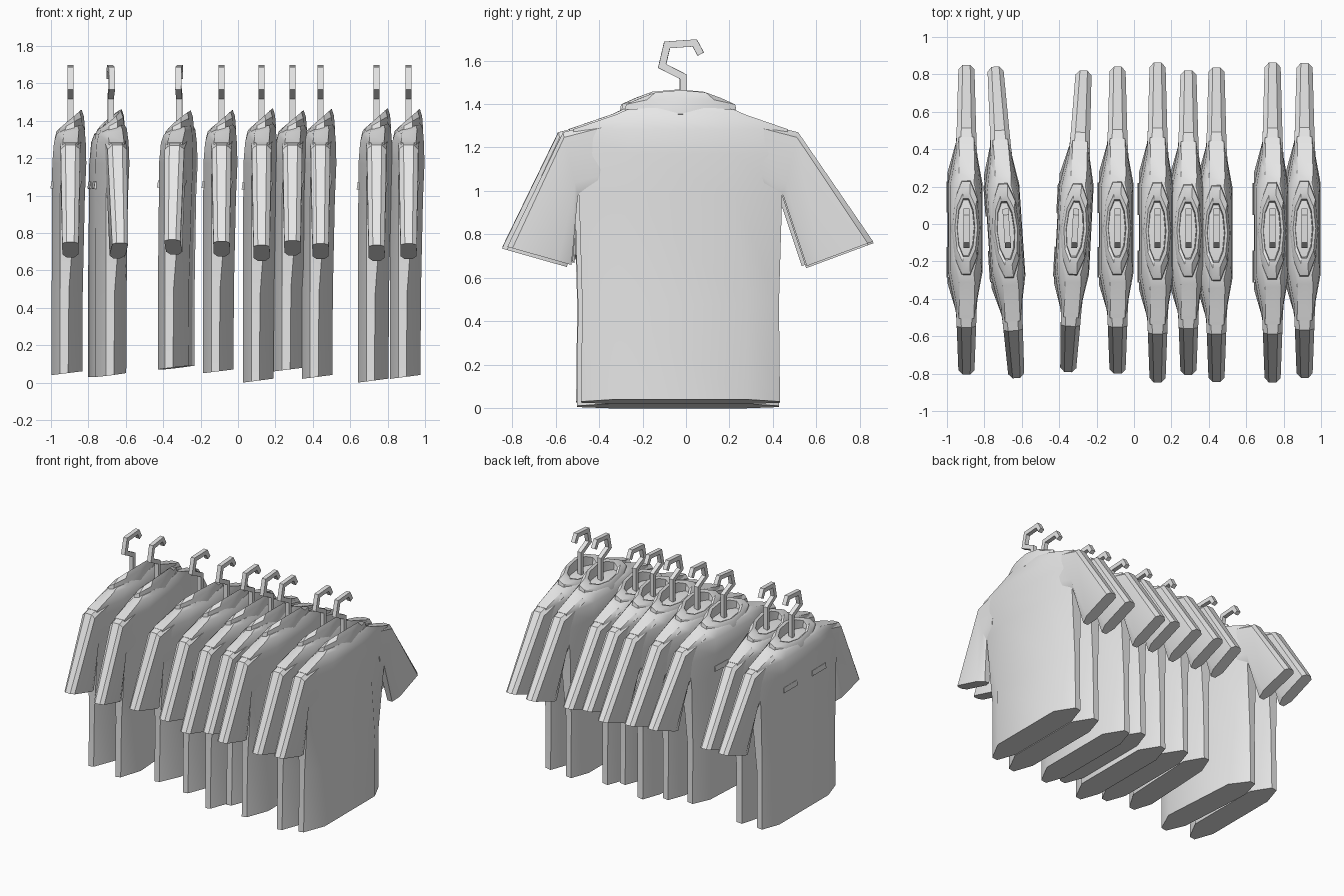
import bpy
import bmesh
import math
from mathutils import Matrix, Vector

cube = bpy.data.objects.get("Cube")
if cube:
    bpy.data.objects.remove(cube)

PIVOT = 1.25  # height the shirts are scaled about

grey = bpy.data.materials.new("plain_grey")
grey.use_nodes = True
grey.diffuse_color = (0.8, 0.8, 0.8, 1)
grey.node_tree.nodes["Principled BSDF"].inputs["Base Color"].default_value = grey.diffuse_color


def loft(bm, rings):
    """Skin a list of point rings and cap both ends."""
    loops = [[bm.verts.new(p) for p in ring] for ring in rings]
    n = len(loops[0])
    for a, b in zip(loops, loops[1:]):
        for i in range(n):
            j = (i + 1) % n
            bm.faces.new((a[i], a[j], b[j], b[i]))
    bm.faces.new(loops[0][::-1])
    bm.faces.new(loops[-1])


def finish(name, bm, angle):
    bmesh.ops.recalc_face_normals(bm, faces=bm.faces)
    bmesh.ops.translate(bm, verts=bm.verts, vec=(0, 0, -PIVOT))
    mesh = bpy.data.meshes.new(name)
    bm.to_mesh(mesh)
    bm.free()
    mesh.materials.append(grey)
    mesh.shade_smooth()
    mesh.set_sharp_from_angle(angle=math.radians(angle))
    return mesh


# Torso: eight-sided rings, flat front and back with narrow sides
def torso_ring(z, tilt, side, flat, front, side_front, side_back, back):
    half = [(front, flat), (side_front, side), (side_back, side), (back, flat)]
    points = half + [(x, -y) for x, y in reversed(half)]
    return [(x, y, z + tilt * x) for x, y in points]


bm = bmesh.new()
loft(bm, [torso_ring(*row) for row in (
    (0.013, 0.13, 0.465, 0.31, -0.10, -0.055, -0.012, 0.064),
    (0.47, 0, 0.46, 0.31, -0.10, -0.055, -0.008, 0.066),
    (0.98, 0, 0.475, 0.25, -0.098, -0.055, 0.03, 0.077),
    (1.17, 0, 0.50, 0.25, -0.097, -0.05, 0.04, 0.085),
    (1.285, 0, 0.50, 0.23, -0.088, -0.04, 0.04, 0.082),
    (1.345, 0.2, 0.30, 0.18, -0.075, -0.035, 0.045, 0.076),
    (1.365, 0.3, 0.25, 0.14, -0.06, -0.03, 0.04, 0.065),
)])
torso = finish("shirt_body", bm, 35)


# Sleeves: flat eight-sided tubes from inside the torso to the cuff
def sleeve_ring(top, bottom, edge, middle):
    top, bottom = Vector(top), Vector(bottom)
    steps = [(0, edge), (0.08, middle), (0.8, middle), (1, edge)]
    outline = [(w, t) for t, w in steps] + [(-w, t) for t, w in reversed(steps)]
    return [(w, *top.lerp(bottom, t)) for w, t in outline]


bm = bmesh.new()
for side, cuff_top, cuff_bottom in (
        (1, (0.90, 0.76), (0.59, 0.645)),
        (-1, (-0.81, 0.735), (-0.51, 0.65))):
    loft(bm, [
        sleeve_ring((side * 0.30, 1.335), (side * 0.40, 1.0), 0.04, 0.06),
        sleeve_ring((side * 0.55, 1.27), (side * 0.48, 0.975), 0.027, 0.052),
        sleeve_ring(cuff_top, cuff_bottom, 0.02, 0.043),
    ])
sleeves = finish("sleeves", bm, 30)


# Collar: tilted band, low in front, folding in to a sunken neck opening
def collar_ring(z_front, z_back, side, front, back):
    points = []
    for i in range(10):
        a = math.tau * i / 10
        t = (1 + math.cos(a)) / 2
        points.append((front + (back - front) * t, side * math.sin(a) / 0.95,
                       z_front + (z_back - z_front) * t))
    return points


bm = bmesh.new()
loft(bm, [collar_ring(*row) for row in (
    (1.30, 1.355, 0.265, -0.085, 0.078),
    (1.345, 1.43, 0.255, -0.075, 0.072),
    (1.36, 1.467, 0.19, -0.062, 0.06),
    (1.355, 1.455, 0.16, -0.05, 0.045),
    (1.335, 1.37, 0.15, -0.045, 0.04),
)])
collar = finish("collar", bm, 30)

# Chest pocket flaps
bm = bmesh.new()
for y in (-0.19, 0.17):
    bmesh.ops.create_cube(bm, size=1, matrix=Matrix.Translation((-0.093, y, 1.05))
                          @ Matrix.Rotation(0.15, 4, "Y")
                          @ Matrix.Diagonal((0.022, 0.17, 0.04, 1)))
flaps = finish("pocket_flaps", bm, 30)

# Hanger hook: square bar bent along a mitred path
path = [Vector(p) for p in ((-0.012, 1.33), (-0.012, 1.525), (-0.11, 1.575),
                            (-0.087, 1.672), (0.04, 1.681), (0.068, 1.63))]
HALF = 0.016
rings = []
for i, p in enumerate(path):
    before = (p - path[max(i - 1, 0)]).normalized()
    after = (path[min(i + 1, len(path) - 1)] - p).normalized()
    tangent = (before + after).normalized()
    along = after if after.length else before
    offset = Vector((-tangent.y, tangent.x)) * HALF / tangent.dot(along)
    rings.append([(x, *(p + s * offset)) for x, s in
                  ((-HALF, -1), (HALF, -1), (HALF, 1), (-HALF, 1))])
bm = bmesh.new()
loft(bm, rings)
hook = finish("hanger_hook", bm, 20)

# Row of shirts: x, y shift, hem height, yaw
row = (
    (-0.896, -0.020, 0.04, 0),
    (-0.682, -0.035, 0.03, 0.068),
    (-0.313, -0.028, 0.07, -0.052),
    (-0.088, -0.023, 0.05, 0),
    (0.126, -0.037, 0.00, 0),
    (0.291, -0.035, 0.06, 0),
    (0.441, -0.048, 0.02, 0),
    (0.741, -0.037, 0.00, 0),
    (0.912, -0.025, 0.02, 0),
)
for x, shift, hem, yaw in row:
    size = 1 - hem / PIVOT
    for mesh in (torso, sleeves, collar, flaps, hook):
        obj = bpy.data.objects.new(mesh.name, mesh)
        bpy.context.collection.objects.link(obj)
        fixed = mesh is hook
        obj.location = (x, 0 if fixed else shift, PIVOT)
        obj.rotation_euler.z = yaw
        obj.scale = (1, 1, 1) if fixed else (1, size, size)
